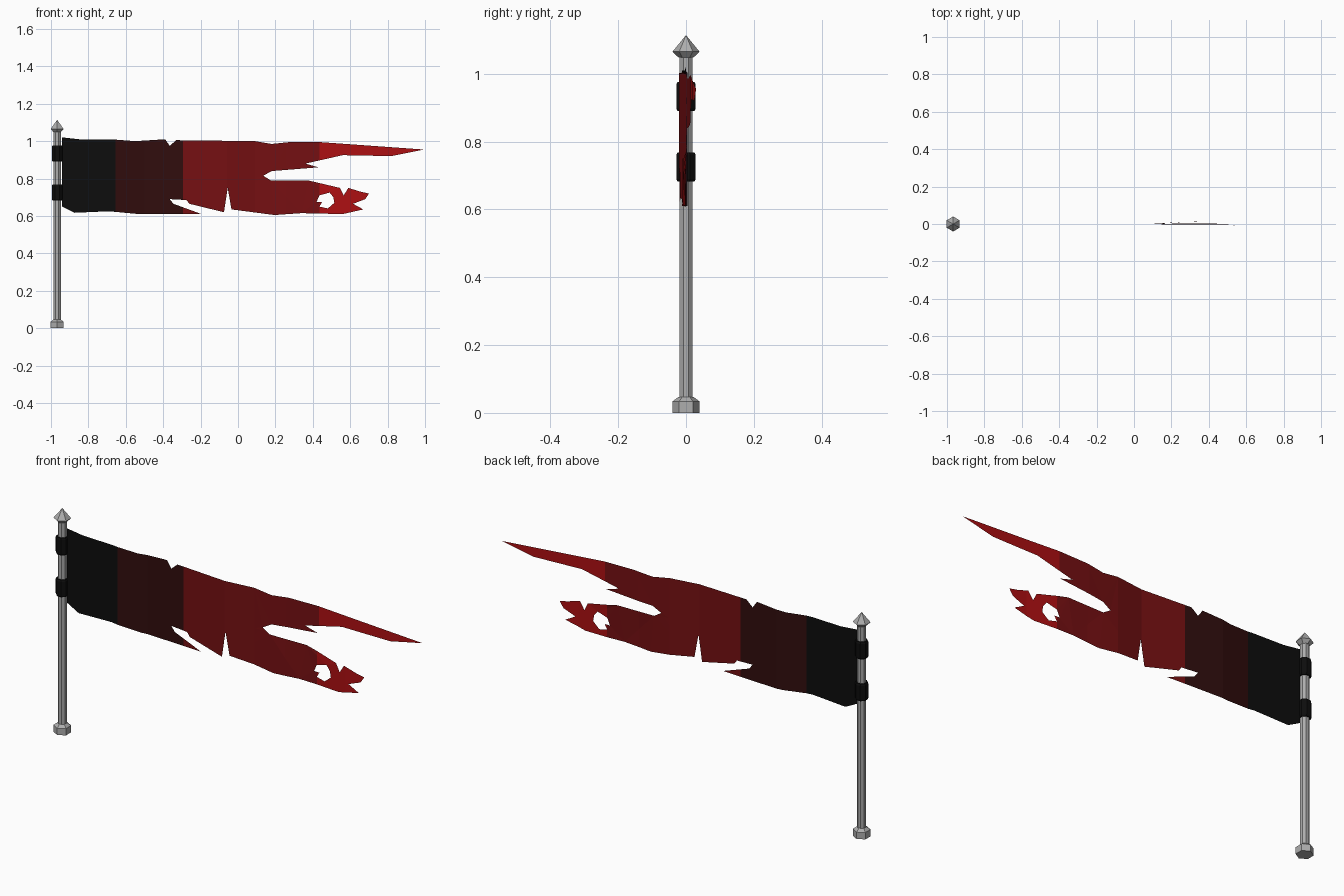
import bpy, bmesh, math
from mathutils import Vector

if "Cube" in bpy.data.objects:
    bpy.data.objects.remove(bpy.data.objects["Cube"], do_unlink=True)

POLE_X = -0.967


def material(name, red, green, blue):
    mat = bpy.data.materials.new(name)
    mat.use_nodes = True
    colour = (red, green, blue, 1)
    mat.diffuse_color = colour
    mat.node_tree.nodes["Principled BSDF"].inputs["Base Color"].default_value = colour
    return mat


steel = material("steel grey", 0.42, 0.42, 0.42)
black = material("black", 0.004, 0.004, 0.004)
maroon = material("dark maroon", 0.03, 0.004, 0.004)
crimson = material("crimson", 0.18, 0.005, 0.006)
scarlet = material("bright red", 0.42, 0.005, 0.006)


def finish(bm, name, materials):
    mesh = bpy.data.meshes.new(name)
    bm.to_mesh(mesh)
    bm.free()
    obj = bpy.data.objects.new(name, mesh)
    bpy.context.collection.objects.link(obj)
    for mat in materials:
        mesh.materials.append(mat)
    return obj


def turned(name, profile, sides, mat, turn=0.0):
    """Closed faceted solid from (radius, height) rings around the pole axis."""
    bm = bmesh.new()
    rings = []
    for radius, height in profile:
        ring = []
        for i in range(sides):
            a = turn + math.tau * i / sides
            ring.append(bm.verts.new((POLE_X + radius * math.cos(a), radius * math.sin(a), height)))
        rings.append(ring)
    for low, high in zip(rings, rings[1:]):
        for i in range(sides):
            j = (i + 1) % sides
            bm.faces.new((low[i], low[j], high[j], high[i]))
    bm.faces.new(reversed(rings[0]))
    bm.faces.new(rings[-1])
    bmesh.ops.remove_doubles(bm, verts=bm.verts, dist=0.0001)
    return finish(bm, name, [mat])


# Pole with its hexagonal foot and pointed finial
turned("pole", [(0.021, 0.02), (0.021, 1.06)], 8, steel, math.pi / 8)
turned("pole_foot", [(0.04, 0), (0.04, 0.034), (0.022, 0.047)], 6, steel, math.pi / 2)
turned("finial", [(0.022, 1.048), (0.04, 1.065), (0.0, 1.114)], 6, steel, math.pi / 2)

# Two clamps that hold the cloth
for name, middle in (("lower_clamp", 0.725), ("upper_clamp", 0.933)):
    turned(name, [(0.027, middle - 0.043), (0.031, middle - 0.035),
                  (0.031, middle + 0.035), (0.027, middle + 0.043)], 8, black, math.pi / 8)

# Torn cloth: upper edge, long streamer, gap, ragged lower end, lower edge
upper_edge = [(-.94, 1.02), (-.85, 1.01), (-.68, 1.01), (-.55, 1), (-.39, 1.01), (-.365, .975),
              (-.33, 1.005), (.09, 1), (.18, .985), (.275, .995), (.435, .995)]
streamer = [(.995, .955), (.82, .92), (.56, .925), (.36, .88), (.43, .86)]
gap = [(.18, .84), (.135, .815), (.175, .79), (.375, .79)]
ragged_end = [(.545, .75), (.565, .71), (.59, .75), (.655, .73), (.7, .72), (.68, .69),
              (.615, .665), (.67, .635), (.56, .61)]
lower_edge = [(.34, .615), (.195, .605), (-.035, .635), (-.055, .75), (-.075, .62), (-.26, .665),
              (-.275, .685), (-.365, .69), (-.345, .665), (-.195, .61), (-.53, .61),
              (-.69, .625), (-.875, .617), (-.94, .65)]
hole = [(.435, .71), (.49, .725), (.51, .7), (.515, .67), (.48, .64), (.435, .65),
        (.45, .675), (.42, .675)]

# Folds as (x, depth of upper half, depth of lower half)
folds = [(-.94, 0, 0), (-.655, -.012, -.012), (-.5, .004, .004), (-.295, -.006, -.006),
         (-.06, -.02, -.02), (.09, 0, 0), (.26, .011, -.004), (.435, .014, -.002),
         (.6, .018, -.01), (1, .03, 0)]


def depth(x, z):
    for (x0, u0, l0), (x1, u1, l1) in zip(folds, folds[1:]):
        if x <= x1:
            break
    t = (x - x0) / (x1 - x0)
    upper, lower = u0 + (u1 - u0) * t, l0 + (l1 - l0) * t
    blend = min(1, max(0, (z - .75) / .1))
    return lower + (upper - lower) * blend


bm = bmesh.new()
edges = []
for loop in (upper_edge + streamer + gap + ragged_end + lower_edge, hole):
    verts = [bm.verts.new((x, 0, z)) for x, z in loop]
    edges += [bm.edges.new((a, b)) for a, b in zip(verts, verts[1:] + verts[:1])]
bmesh.ops.triangle_fill(bm, use_beauty=True, edges=edges, normal=Vector((0, -1, 0)))


def crease(point, normal):
    bmesh.ops.bisect_plane(bm, geom=bm.verts[:] + bm.edges[:] + bm.faces[:],
                           dist=0.0001, plane_co=point, plane_no=normal)


for x, _, _ in folds[1:-1]:
    crease((x, 0, 0), (1, 0, 0))
crease((0, 0, .8), (0, 0, 1))

# Colour bands run from the pole to the tips
for face in bm.faces:
    x = face.calc_center_median().x
    face.material_index = sum(x > limit for limit in (-.655, -.295, .435))
for v in bm.verts:
    v.co.y = depth(v.co.x, v.co.z)
bm.normal_update()
for face in bm.faces:
    if face.normal.y > 0:
        face.normal_flip()
finish(bm, "torn_cloth", [black, maroon, crimson, scarlet])
